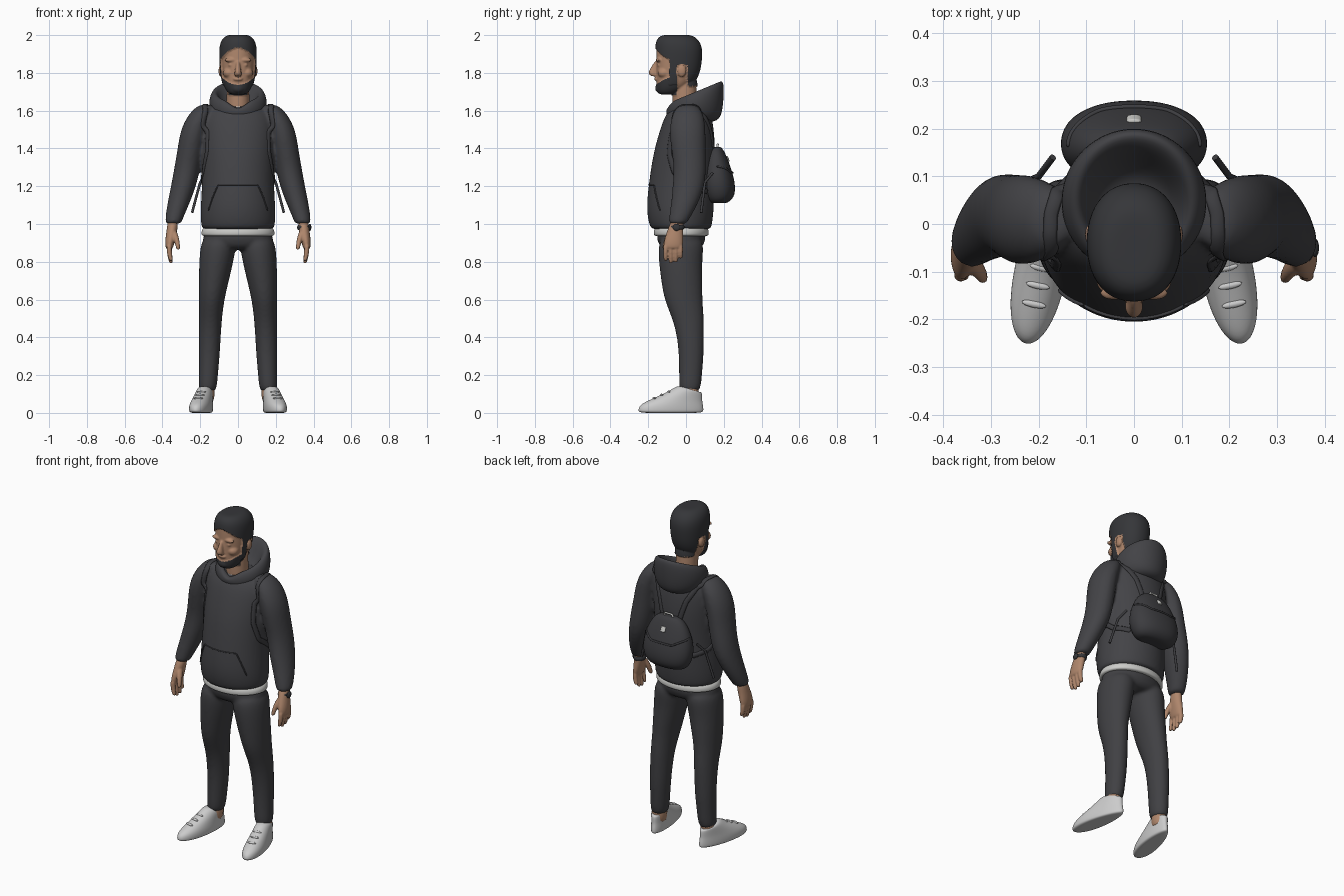
import bpy, bmesh
from math import cos, sin, pi, copysign
from mathutils import Vector, Matrix
from mathutils.bvhtree import BVHTree

if "Cube" in bpy.data.objects:
    bpy.data.objects.remove(bpy.data.objects["Cube"], do_unlink=True)


def material(name, *rgb):
    mat = bpy.data.materials.new(name)
    mat.use_nodes = True
    mat.diffuse_color = (*rgb, 1)
    bsdf = next(n for n in mat.node_tree.nodes if n.type == "BSDF_PRINCIPLED")
    bsdf.inputs["Base Color"].default_value = (*rgb, 1)
    return mat


CHARCOAL = material("charcoal hoodie", .056, .056, .062)
TROUSER = material("dark grey trousers", .052, .052, .057)
HAIR = material("black hair", .036, .037, .041)
PACK = material("black pack", .045, .045, .05)
SKIN = material("skin", .43, .24, .15)
CLOTH = material("white cloth", .6, .6, .58)
SHOE = material("white shoe", .6, .6, .6)


def skin_rings(bm, rings):
    """Bridge a list of point rings into one closed shell."""
    loops = [[bm.verts.new(p) for p in ring] for ring in rings]
    n = len(loops[0])
    for a, b in zip(loops, loops[1:]):
        for i in range(n):
            j = (i + 1) % n
            bm.faces.new((a[i], a[j], b[j], b[i]))
    bm.faces.new(loops[0][::-1])
    bm.faces.new(loops[-1])
    return [v for loop in loops for v in loop]


def loft(bm, rows, side=1, seg=24, power=1.0):
    """Stack of oval rings: x, y, z, x radius, y radius, optional slope."""
    def ring(x, y, z, rx, ry, slope=0, k=1):
        points = []
        for i in range(seg):
            a = 2 * pi * i / seg
            c = copysign(abs(cos(a)) ** power, cos(a))
            s = copysign(abs(sin(a)) ** power, sin(a)) * k * ry
            points.append((side * (x + rx * k * c), y + s, z + slope * s))
        return points
    caps = ring(*rows[0], k=.5), ring(*rows[-1], k=.5)
    return skin_rings(bm, [caps[0], *[ring(*r) for r in rows], caps[1]])


def blob(bm, place, size):
    matrix = Matrix.Translation(place) @ Matrix.Diagonal(size).to_4x4()
    bmesh.ops.create_icosphere(bm, subdivisions=2, radius=1, matrix=matrix)


def finish(name, bm, mat, subdiv=2, voxel=0, smooth=0):
    """Turn shells into one smooth object; voxel fuses overlapping shells."""
    bmesh.ops.recalc_face_normals(bm, faces=bm.faces)
    mesh = bpy.data.meshes.new(name)
    bm.to_mesh(mesh)
    bm.free()
    ob = bpy.data.objects.new(name, mesh)
    bpy.context.scene.collection.objects.link(ob)
    ob.modifiers.new("round", "SUBSURF").levels = subdiv
    if voxel:
        fuse = ob.modifiers.new("fuse", "REMESH")
        fuse.mode = "VOXEL"
        fuse.voxel_size = voxel
        soften = ob.modifiers.new("soften", "SMOOTH")
        soften.iterations = smooth
    bpy.context.view_layer.update()
    graph = bpy.context.evaluated_depsgraph_get()
    baked = bpy.data.meshes.new_from_object(ob.evaluated_get(graph))
    ob.modifiers.clear()
    ob.data = baked
    baked.materials.clear()
    baked.materials.append(mat)
    baked.shade_smooth()
    return ob


def simple(name, mat, rows, **options):
    bm = bmesh.new()
    loft(bm, rows, **options)
    return finish(name, bm, mat)


def ribbon(name, mat, points, width, tree, side=1):
    """Flat band laid on the surface held in tree."""
    points = [Vector((side * x, y, z)) for x, y, z in points]
    samples = [a.lerp(b, i / 6) for a, b in zip(points, points[1:]) for i in range(6)]
    hits = [tree.find_nearest(p)[:2] for p in samples + points[-1:]]
    rings = []
    for i, (spot, normal) in enumerate(hits):
        along = hits[min(i + 1, len(hits) - 1)][0] - hits[max(i - 1, 0)][0]
        across = along.cross(normal).normalized() * width
        low, high = spot - normal * .005, spot + normal * .007
        rings.append([low - across, high - across, high + across, low + across])
    bm = bmesh.new()
    skin_rings(bm, rings)
    finish(name, bm, mat, subdiv=1)


def tube(name, mat, points, radius):
    curve = bpy.data.curves.new(name, "CURVE")
    curve.dimensions = "3D"
    curve.bevel_depth = radius
    curve.use_fill_caps = True
    spline = curve.splines.new("POLY")
    spline.points.add(len(points) - 1)
    for point, co in zip(spline.points, points):
        point.co = (*co, 1)
    curve.materials.append(mat)
    bpy.context.scene.collection.objects.link(bpy.data.objects.new(name, curve))


# Hoodie body with sleeves
bm = bmesh.new()
loft(bm, [(0, -.025, .97, .19, .158), (0, -.028, .99, .196, .165),
          (0, -.03, 1.03, .2, .174), (0, -.03, 1.1, .199, .18),
          (0, -.025, 1.2, .192, .175), (0, -.012, 1.35, .192, .167),
          (0, 0, 1.45, .197, .154), (0, .01, 1.55, .192, .132),
          (0, .015, 1.6, .165, .11), (0, .02, 1.635, .12, .08)])
for side in (1, -1):
    loft(bm, [(.165, .01, 1.63, .045, .05), (.197, .01, 1.585, .064, .085),
              (.233, .008, 1.5, .072, .097), (.25, .012, 1.4, .07, .092),
              (.268, .022, 1.3, .069, .085), (.288, .015, 1.2, .067, .086),
              (.318, -.01, 1.1, .058, .07), (.338, -.035, 1.03, .047, .056),
              (.343, -.045, 1, .042, .047)], side)
hoodie = finish("hoodie_body", bm, CHARCOAL, voxel=.01, smooth=5)
surface = BVHTree.FromPolygons([v.co for v in hoodie.data.vertices],
                               [list(p.vertices) for p in hoodie.data.polygons])

# Lowered hood, dipping to a V at the throat
bm = bmesh.new()
for v in loft(bm, [(0, .045, 1.54, .1, .11), (0, .043, 1.57, .14, .147),
                   (0, .047, 1.63, .157, .153, .2), (0, .05, 1.685, .147, .152, .38),
                   (0, .05, 1.705, .125, .138, .42), (0, .045, 1.69, .106, .112, .42),
                   (0, .02, 1.62, .085, .09, .2)], seg=32):
    if v.co.y < 0 and v.co.z > 1.6:
        v.co.z -= .8 * (v.co.z - 1.6) * max(0, 1 - abs(v.co.x) / .065)
finish("hood", bm, CHARCOAL)

# Undershirt at collar and hem
simple("shirt_collar", CLOTH, [(0, -.005, 1.57, .07, .073), (0, -.005, 1.632, .068, .072)])
simple("shirt_hem", CLOTH, [(0, -.025, .935, .192, .143), (0, -.025, .945, .197, .148),
                            (0, -.025, .99, .192, .146)])

# Trousers
bm = bmesh.new()
loft(bm, [(0, -.025, .97, .18, .135), (0, -.025, .9, .194, .128),
          (0, -.025, .865, .165, .1)])
for side in (1, -1):
    loft(bm, [(.1, -.025, .92, .098, .125), (.115, -.03, .8, .091, .115),
              (.128, -.022, .7, .08, .11), (.14, -.015, .6, .068, .102),
              (.146, .012, .5, .061, .084), (.15, .024, .4, .059, .071),
              (.153, .028, .3, .056, .066), (.157, .024, .2, .051, .061),
              (.162, .02, .115, .049, .058)], side)
finish("trousers", bm, TROUSER, voxel=.01, smooth=4)

# Head: skull, neck and features fused, then hair and beard coloured by region
bm = bmesh.new()
loft(bm, [(0, -.1, 1.69, .045, .045), (0, -.075, 1.72, .068, .081),
          (0, -.055, 1.76, .081, .102), (0, -.045, 1.81, .088, .115),
          (0, -.04, 1.87, .092, .118), (0, -.038, 1.93, .093, .119),
          (0, -.045, 1.97, .083, .107), (0, -.05, 1.993, .058, .08)], power=.92)
loft(bm, [(0, -.005, 1.56, .065, .066), (0, -.007, 1.66, .06, .064),
          (0, -.01, 1.78, .06, .065)])
loft(bm, [(0, -.166, 1.783, .02, .022), (0, -.178, 1.8, .019, .025),
          (0, -.164, 1.83, .012, .022), (0, -.15, 1.862, .01, .016)])
blob(bm, (0, -.155, 1.767), (.028, .014, .011))
blob(bm, (0, -.135, 1.718), (.034, .026, .024))
for side in (1, -1):
    blob(bm, (side * .04, -.145, 1.868), (.034, .016, .012))
    blob(bm, (side * .037, -.142, 1.842), (.016, .013, .009))
    blob(bm, (side * .047, -.115, 1.8), (.035, .038, .03))
    blob(bm, (side * .09, -.022, 1.81), (.014, .025, .034))
head = finish("head", bm, SKIN, voxel=.005, smooth=3)
head.data.materials.append(HAIR)


def hairline(x, y):
    if y < -.085:
        return 1.932 - 8 * x * x
    if y < -.047:
        return 1.74
    return 1.842 if y < .005 else 1.73


lift = {}
for face in head.data.polygons:
    x, y, z = face.center
    hair = z > hairline(x, y)
    beard = y < -.047 and 1.683 < z < 1.737 + 6 * x * x
    if hair or beard:
        face.material_index = 1
        for i in face.vertices:
            lift[i] = max(lift.get(i, 0), .008 if hair else .004)
normals = {i: head.data.vertices[i].normal.copy() for i in lift}
for i, amount in lift.items():
    head.data.vertices[i].co += normals[i] * amount

for side, label in ((1, "left"), (-1, "right")):
    # Hand with four fingers and a thumb
    bm = bmesh.new()
    loft(bm, [(.344, -.045, 1.02, .028, .034), (.35, -.058, .96, .029, .043),
              (.36, -.066, .91, .026, .052), (.364, -.068, .87, .02, .05)], side)
    for y, tip in ((-.108, .805), (-.081, .793), (-.054, .798), (-.029, .818)):
        loft(bm, [(.364, y, .89, .015, .014), (.364, y, .845, .014, .013),
                  (.354, y, tip, .011, .011)], side, seg=12)
    loft(bm, [(.342, -.075, .965, .018, .022), (.324, -.1, .92, .015, .018),
              (.316, -.115, .865, .011, .013)], side, seg=12)
    finish(label + "_hand", bm, SKIN, voxel=.005, smooth=2)

    # Ankle and shoe
    simple(label + "_ankle", SKIN, [(.166, .02, .06, .042, .048),
                                    (.164, .02, .15, .042, .05)], side=side)
    bm = bmesh.new()
    loft(bm, [(0, 0, 0, .051, .173), (0, 0, .014, .055, .178),
              (0, .002, .04, .055, .173), (0, .02, .062, .052, .15),
              (0, .045, .084, .049, .125), (0, .075, .11, .046, .094),
              (0, .094, .128, .042, .06, -.3)])
    for y, z in ((-.09, .078), (-.05, .095), (-.012, .111)):
        blob(bm, (0, y, z), (.026, .008, .007))
    for v in bm.verts:
        v.co.x *= 1 - .9 * v.co.y
    bm.transform(Matrix.Translation((side * .192, -.08, 0)) @ Matrix.Rotation(side * .2, 4, "Z"))
    finish(label + "_shoe", bm, SHOE)

    # Pack strap, loose strap end and pocket slit
    ribbon(label + "_strap", PACK,
           [(.06, .17, 1.38), (.1, .16, 1.5), (.15, .1, 1.6), (.175, .02, 1.64),
            (.175, -.07, 1.58), (.178, -.09, 1.48), (.18, -.1, 1.38),
            (.185, -.06, 1.27), (.195, .04, 1.2), (.14, .15, 1.17)], .016, surface, side)
    tube(label + "_strap_end", PACK, [(side * .17, .14, 1.27), (side * .2, .1, 1.22),
                                      (side * .222, .09, 1.14), (side * .243, .08, 1.06)], .007)
    ribbon(label + "_pocket_edge", CHARCOAL,
           [(.125, -.2, 1.21), (.15, -.18, 1.15), (.172, -.15, 1.07)], .004, surface, side)

# Pocket top seam
ribbon("pocket_top", CHARCOAL, [(-.125, -.2, 1.21), (0, -.22, 1.21), (.125, -.2, 1.21)],
       .003, surface)

# Backpack with handle, flap seam and tag
pack = simple("backpack", PACK,
              [(0, .17, 1.11, .11, .05), (0, .175, 1.14, .14, .082),
               (0, .17, 1.2, .158, .093), (0, .165, 1.27, .152, .083),
               (0, .16, 1.34, .127, .063), (0, .158, 1.39, .092, .043),
               (0, .16, 1.408, .06, .025)], power=.9)
shell = BVHTree.FromPolygons([v.co for v in pack.data.vertices],
                             [list(p.vertices) for p in pack.data.polygons])
ribbon("pack_flap_seam", PACK, [(-.15, .16, 1.31), (-.07, .24, 1.27), (.07, .24, 1.27),
                                (.15, .16, 1.31)], .006, shell)
ribbon("pack_tag", CLOTH, [(0, .24, 1.372), (0, .24, 1.335)], .017, shell)
tube("pack_handle", CLOTH, [(-.03, .165, 1.4), (-.022, .168, 1.422), (.022, .168, 1.422),
                            (.03, .165, 1.4)], .006)

# Wristwatch on the left arm
bm = bmesh.new()
loft(bm, [(.346, -.05, .968, .034, .042), (.346, -.048, .996, .034, .042)])
blob(bm, (.38, -.05, .982), (.009, .021, .02))
finish("wristwatch", bm, HAIR)
